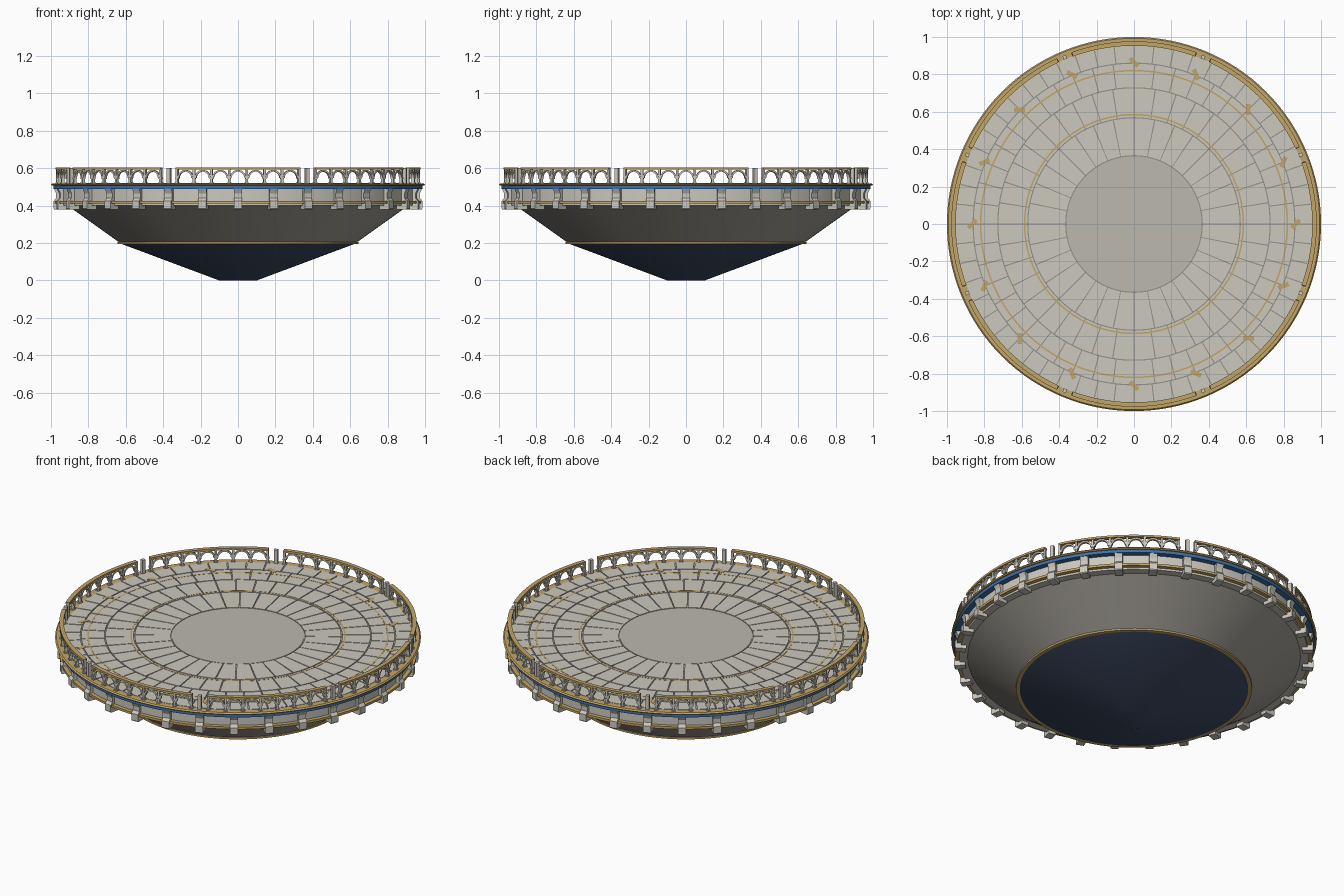
import bpy, bmesh, math
from mathutils import Matrix, Vector

if "Cube" in bpy.data.objects:
    bpy.data.objects.remove(bpy.data.objects["Cube"])


def material(name, rgb):
    m = bpy.data.materials.new(name)
    m.diffuse_color = (*rgb, 1)
    m.use_nodes = True
    m.node_tree.nodes["Principled BSDF"].inputs["Base Color"].default_value = m.diffuse_color
    return m


STONE = material("stone", (0.60, 0.58, 0.51))
PALE = material("pale_stone", (0.50, 0.48, 0.42))
UNDER = material("under_stone", (0.36, 0.34, 0.30))
GROUT = material("grout", (0.30, 0.29, 0.26))
GOLD = material("gold", (0.55, 0.38, 0.14))
BLUE = material("blue", (0.05, 0.16, 0.38))
NAVY = material("navy", (0.05, 0.07, 0.13))
TAU = 2 * math.pi


def finish(name, bm, mat, smooth=False):
    bmesh.ops.recalc_face_normals(bm, faces=bm.faces)
    me = bpy.data.meshes.new(name)
    bm.to_mesh(me)
    bm.free()
    me.materials.append(mat)
    ob = bpy.data.objects.new(name, me)
    bpy.context.collection.objects.link(ob)
    if smooth:
        bpy.ops.object.select_all(action='DESELECT')
        ob.select_set(True)
        bpy.context.view_layer.objects.active = ob
        bpy.ops.object.shade_smooth_by_angle(angle=math.radians(30))
    return ob


def sweep(bm, profile, a0=0.0, a1=TAU, n=128, closed=True):
    """Revolve an (r, z) profile between two angles; caps partial sweeps."""
    full = abs(a1 - a0 - TAU) < 1e-6
    rows = []
    for i in range(n if full else n + 1):
        a = a0 + (a1 - a0) * i / n
        rows.append([bm.verts.new((r * math.cos(a), r * math.sin(a), z)) for r, z in profile])
    m = len(profile)
    for i in range(n):
        p, q = rows[i], rows[(i + 1) % len(rows)]
        for j in range(m if closed else m - 1):
            k = (j + 1) % m
            bm.faces.new((p[j], q[j], q[k], p[k]))
    if closed and not full:
        bm.faces.new(rows[0])
        bm.faces.new(rows[-1])
    return rows


def rect(r0, r1, z0, z1):
    return [(r0, z0), (r1, z0), (r1, z1), (r0, z1)]


def ring(name, profile, mat):
    bm = bmesh.new()
    sweep(bm, profile)
    return finish(name, bm, mat, True)


def disc(name, profile, mat, caps=(0, -1)):
    """Revolved open profile with flat end caps."""
    bm = bmesh.new()
    rows = sweep(bm, profile, closed=False)
    for c in caps:
        bm.faces.new([row[c] for row in rows])
    return finish(name, bm, mat, True)


def box(bm, r, z0, z1, dr, dt, a, spin=0.0):
    """Box at radius r and angle a, dr deep and dt wide."""
    mat = (Matrix.Rotation(a, 4, 'Z') @ Matrix.Translation((r, 0, (z0 + z1) / 2))
           @ Matrix.Rotation(spin, 4, 'Z') @ Matrix.Diagonal((dr, dt, z1 - z0, 1)))
    bmesh.ops.create_cube(bm, size=1, matrix=mat)


def prism(bm, pts_a, pts_b, a):
    """Bridge two matching outlines, turned by angle a about z."""
    rot = Matrix.Rotation(a, 4, 'Z')
    A = [bm.verts.new(rot @ Vector(p)) for p in pts_a]
    B = [bm.verts.new(rot @ Vector(p)) for p in pts_b]
    for i in range(len(A)):
        k = (i + 1) % len(A)
        bm.faces.new((A[i], A[k], B[k], B[i]))
    bm.faces.new(A)
    bm.faces.new(B[::-1])


# Underside: dark lower cone, stone upper cone and gold seam
disc("lower_hull", [(0.10, 0.0), (0.635, 0.20)], NAVY)
disc("upper_hull", [(0.63, 0.20), (0.91, 0.40)], UNDER)
ring("hull_seam", rect(0.615, 0.645, 0.196, 0.206), GOLD)

# Rim drum and mouldings
disc("rim_drum", [(0.90, 0.40), (0.955, 0.40), (0.955, 0.515)], STONE)
ring("lower_gold_band", rect(0.95, 0.978, 0.412, 0.426), GOLD)
ring("blue_band", rect(0.95, 0.987, 0.488, 0.509), BLUE)
ring("rim_lip", [(0.95, 0.507), (0.993, 0.507), (1.0, 0.512), (0.993, 0.519), (0.95, 0.519)], GOLD)

# Floor: grout bed, centre disc, paving rings, gold inlay rings
disc("floor_bed", [(0.97, 0.50), (0.97, 0.517)], GROUT)
disc("centre_disc", [(0.362, 0.51), (0.362, 0.52)], PALE)
for idx, (r0, r1, count) in enumerate([(0.368, 0.565, 32), (0.571, 0.725, 40),
                                       (0.731, 0.857, 48), (0.863, 0.955, 56)]):
    bm = bmesh.new()
    step = TAU / count
    for i in range(count):
        gap = 0.003 / r1
        sweep(bm, rect(r0, r1, 0.51, 0.521), i * step + gap, (i + 1) * step - gap, 3)
    finish(f"paving_ring_{idx + 1}", bm, STONE)
for r in (0.585, 0.82):
    ring("gold_inlay_ring", rect(r - 0.004, r + 0.004, 0.515, 0.522), GOLD)

# Small gold floor inlays
bm = bmesh.new()
for i in range(16):
    box(bm, 0.865, 0.515, 0.5225, 0.06, 0.024, i * TAU / 16, math.pi / 4)
finish("floor_inlays", bm, GOLD)

# Corbels under the rim
bm = bmesh.new()
side = [(0.925, 0.38), (0.982, 0.38), (0.986, 0.385), (0.986, 0.425), (0.972, 0.44),
        (0.972, 0.465), (0.984, 0.49), (0.94, 0.49), (0.94, 0.42), (0.925, 0.415)]
for i in range(32):
    prism(bm, [(r, -0.022, z) for r, z in side], [(r, 0.022, z) for r, z in side], i * TAU / 32)
finish("corbels", bm, STONE)

# Balustrade: eight runs of seven arches, with a lone post in each gap
BAY = TAU / 64
R = 0.965
outline = [(0.043 * math.cos(t), 0.548 + 0.043 * math.sin(t))
           for t in (math.pi * i / 12 for i in range(13))]
outline += [(0.034 * math.cos(t), 0.548 + 0.034 * math.sin(t))
            for t in (math.pi * (12 - i) / 12 for i in range(13))]
arches, posts, rail = bmesh.new(), bmesh.new(), bmesh.new()
for s in range(8):
    mid = s * TAU / 8
    for j in range(-3, 4):
        prism(arches, [(R - 0.008, t, z) for t, z in outline],
              [(R + 0.008, t, z) for t, z in outline], mid + j * BAY)
    for j in range(8):
        a = mid + (j - 3.5) * BAY
        box(posts, R, 0.517, 0.596, 0.016, 0.012, a)
        box(posts, R, 0.517, 0.525, 0.024, 0.022, a)
        box(posts, R, 0.543, 0.55, 0.02, 0.018, a)
    box(posts, R, 0.517, 0.602, 0.02, 0.02, mid + 4 * BAY)
    sweep(rail, rect(R - 0.012, R + 0.012, 0.593, 0.605), mid - 3.55 * BAY, mid + 3.55 * BAY, 28)
finish("balustrade_arches", arches, STONE)
finish("balustrade_posts", posts, STONE)
finish("balustrade_rail", rail, GOLD)
